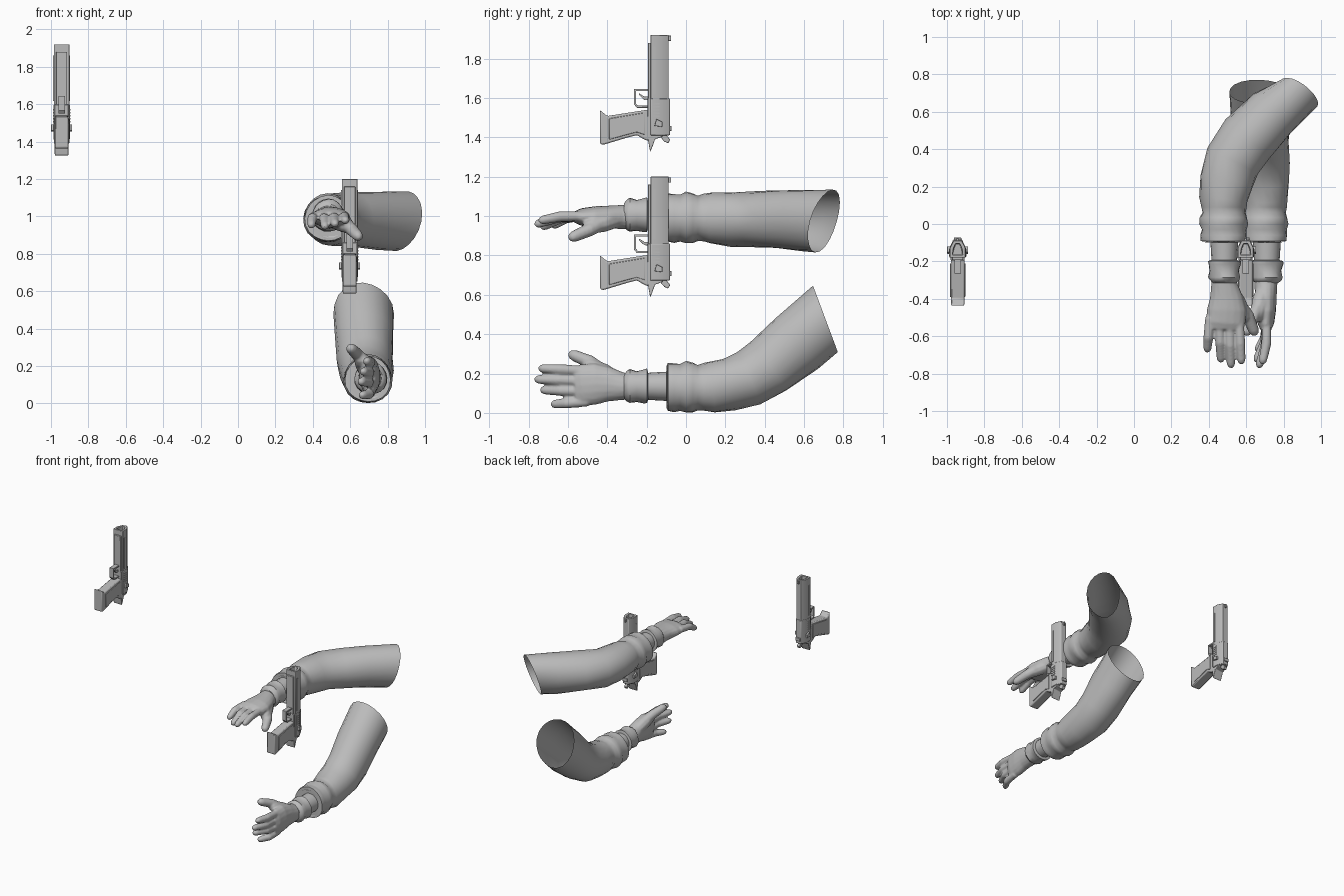
import bpy, bmesh, math
from mathutils import Vector

cube = bpy.data.objects.get("Cube")
if cube:
    bpy.data.objects.remove(cube)

grey = bpy.data.materials.new("plain_grey")
grey.use_nodes = True
grey.diffuse_color = (0.5, 0.5, 0.5, 1)
grey.node_tree.nodes["Principled BSDF"].inputs["Base Color"].default_value = grey.diffuse_color


def finish(name, bm, angle=40, bevel=0):
    """Turn a bmesh into a shaded object."""
    bmesh.ops.recalc_face_normals(bm, faces=bm.faces)
    mesh = bpy.data.meshes.new(name)
    bm.to_mesh(mesh)
    bm.free()
    mesh.materials.append(grey)
    obj = bpy.data.objects.new(name, mesh)
    bpy.context.collection.objects.link(obj)
    bpy.ops.object.select_all(action="DESELECT")
    obj.select_set(True)
    bpy.context.view_layer.objects.active = obj
    bpy.ops.object.shade_smooth_by_angle(angle=math.radians(angle))
    if bevel:
        mod = obj.modifiers.new("soft_edges", "BEVEL")
        mod.width, mod.segments = bevel, 2
    return obj


def add_tube(bm, rings, sides=16, close=(True, True), end_normal=None, wrinkle=0, up=Vector((0, 0, 1))):
    """Loft rings of (centre, side radius, up radius) along their centres."""
    loops = []
    for i, (centre, side_r, up_r) in enumerate(rings):
        before, after = rings[max(i - 1, 0)][0], rings[min(i + 1, len(rings) - 1)][0]
        along = (Vector(after) - Vector(before)).normalized()
        if end_normal and i == len(rings) - 1:
            along = Vector(end_normal).normalized()
        side = along.cross(up).normalized()
        top = side.cross(along)
        loop = []
        for k in range(sides):
            a = math.tau * k / sides
            fold = 1 + wrinkle * math.sin(3 * a + i * 1.9)
            loop.append(bm.verts.new(Vector(centre) + fold * (side * side_r * math.cos(a) + top * up_r * math.sin(a))))
        loops.append(loop)
    for one, two in zip(loops, loops[1:]):
        for k in range(sides):
            n = (k + 1) % sides
            bm.faces.new((one[k], one[n], two[n], two[k]))
    for wanted, loop in zip(close, (loops[0], loops[-1])):
        if wanted:
            bm.faces.new(loop)


def add_digit(bm, place, path, radius):
    """Finger with a rounded tip, following a bent path."""
    pts = [Vector(place(*p)) for p in path]
    tip = (pts[-1] - pts[-2]).normalized() * radius
    rings = [(p, radius * s, radius * s) for p, s in zip(pts, (1, 1.08, 0.95))]
    rings[-1] = (pts[-1] - tip, radius * 0.92, radius * 0.92)
    rings += [(pts[-1] - tip * 0.35, radius * 0.7, radius * 0.7), (pts[-1], radius * 0.25, radius * 0.25)]
    add_tube(bm, rings, 10, up=Vector((0.3, 0.1, 1)))


def build_hand(name, place, upright):
    """Glove in hand space: toward thumb, forward, toward back of hand."""
    bm = bmesh.new()
    palm = []
    for shift, forward, wide, thick in ((0, .24, .066, .066), (0, .32, .07, .062), (.01, .39, .088, .058),
                                        (.012, .46, .106, .055), (.006, .53, .106, .045), (.004, .565, .092, .03)):
        size = (thick, wide) if upright else (wide, thick)
        palm.append((place(shift, forward, -.005), *size))
    add_tube(bm, palm)
    # four fingers: base offset, tip offset, tip reach, tip drop
    for base, tip, reach, drop in ((-.078, -.092, .685, -.055), (-.027, -.018, .74, -.06),
                                   (.026, .036, .77, -.045), (.078, .092, .75, -.025)):
        middle = (base * .45 + tip * .55, .53 + (reach - .53) * .5, drop * .25 + .004)
        add_digit(bm, place, ((base, .5, 0), middle, (tip, reach, drop)), .025)
    # thumb and its fleshy root
    add_digit(bm, place, ((.05, .38, -.015), (.125, .49, -.07), (.168, .595, -.115)), .032)
    add_digit(bm, place, ((.02, .34, -.01), (.07, .42, -.035), (.12, .52, -.06)), .044)
    hand = finish(name, bm)
    mod = hand.modifiers.new("blend", "REMESH")
    mod.mode, mod.voxel_size, mod.use_smooth_shade = "VOXEL", .007, True
    soft = hand.modifiers.new("soften", "SMOOTH")
    soft.factor, soft.iterations = .5, 4


def build_arm(side, wrist, sleeve, bend, end_normal, place, upright):
    """Wrist, glove cuff, wrinkled sleeve with an open end, and hand."""
    def straight(centre, profile):
        return [((centre[0], y, centre[1]), r, r) for y, r in profile]
    bm = bmesh.new()
    add_tube(bm, straight(wrist, ((-.3, .066), (-.2, .068), (-.14, .072), (-.06, .076))))
    finish(side + "_wrist", bm)
    bm = bmesh.new()
    add_tube(bm, straight(wrist, ((-.315, .062), (-.3, .078), (-.285, .086), (-.25, .078), (-.215, .086),
                                  (-.198, .088), (-.193, .07))), 20, wrinkle=.03)
    finish(side + "_glove_cuff", bm)
    bm = bmesh.new()
    hem = straight(sleeve, ((-.085, .07), (-.1, .105), (-.092, .122), (-.06, .124), (-.03, .119), (0, .131),
                            (.035, .126), (.06, .115), (.09, .121), (.13, .129)))
    add_tube(bm, hem + bend, 20, (False, False), end_normal, .025)
    finish(side + "_sleeve", bm, 60)
    build_hand(side + "_hand", place, upright)


build_arm("right", (.483, 1.005), (.48, .99),
          [((.495, .23, .985), .143, .138), ((.525, .34, .982), .152, .142), ((.61, .455, .982), .157, .146),
           ((.74, .59, .98), .145, .155), ((.88, .7, .975), .12, .168)],
          (.57, .82, -.33), lambda a, f, b: (.483 + a, -f, 1.0 + b), False)
build_arm("left", (.71, .135), (.695, .13),
          [((.69, .22, .147), .138, .134), ((.685, .32, .175), .145, .145), ((.68, .42, .235), .15, .153),
           ((.675, .56, .355), .155, .168), ((.668, .708, .478), .162, .18)],
          (0, .335, .125), lambda a, f, b: (.71 + b, -f, .135 + a), True)


def prism(name, outline, start, end, to_world, bevel=.004, bore=False):
    """Extrude a flat outline from start to end."""
    bm = bmesh.new()
    low, high = ([bm.verts.new(to_world(u, v, w)) for u, v in outline] for w in (start, end))
    count = len(outline)
    bm.faces.new(low)
    cap = bm.faces.new(high)
    for k in range(count):
        n = (k + 1) % count
        bm.faces.new((low[k], low[n], high[n], high[k]))
    if bore:
        bmesh.ops.recalc_face_normals(bm, faces=bm.faces)
        bmesh.ops.inset_individual(bm, faces=[cap], thickness=.02)
        bmesh.ops.inset_individual(bm, faces=[cap], thickness=.001, depth=-.06)
    return finish(name, bm, 30, bevel)


def box(y0, y1, z0, z1):
    return [(y0, z0), (y1, z0), (y1, z1), (y0, z1)]


def build_gun(tag, cx, dz, muzzle):
    def side_on(y, z, x):
        return (cx + x, y, z + dz)

    def end_on(x, y, z):
        return (cx + x, y, z + dz)

    def slab(name, outline, half, bevel=.003):
        return prism(tag + name, outline, -half, half, side_on, bevel)

    # slide and barrel with sloped top
    half_section = [(.042, -.18), (.042, -.128), (.022, -.088)]
    section = half_section + [(-x, y) for x, y in reversed(half_section)]
    prism(tag + "_barrel", section, .83, muzzle, end_on, .003, True)
    prism(tag + "_slide_rear", [(x * 1.04, y + (.006 if y > -.1 else 0)) for x, y in section], .672, .86, end_on)
    slab("_barrel_underside", box(-.193, -.16, .78, muzzle - .04), .03)
    slab("_front_sight", box(-.092, -.076, muzzle - .03, muzzle - .004), .006, .001)
    slab("_rear_sight", box(-.09, -.073, .695, .72), .02, .002)
    # frame and grip
    slab("_frame", [(-.195, .66), (-.182, .587), (-.172, .61), (-.157, .652), (-.12, .665), (-.12, .86),
                    (-.195, .86)], .037)
    slab("_grip", [(-.437, .8), (-.425, .79), (-.4, .77), (-.19, .803), (-.18, .64), (-.21, .65), (-.25, .673),
                   (-.3, .66), (-.42, .624), (-.436, .628)], .036, .01)
    slab("_grip_panel", [(-.39, .757), (-.21, .787), (-.21, .675), (-.25, .688), (-.3, .675), (-.39, .65)], .041)
    slab("_hammer", [(-.14, .675), (-.1, .675), (-.08, .65), (-.09, .632), (-.11, .64)], .012)
    # trigger guard and trigger
    for label, shape in (("front", box(-.264, -.18, .896, .907)), ("bottom", box(-.264, -.254, .83, .907)),
                         ("rear", [(-.264, .83), (-.25, .812), (-.18, .812), (-.18, .822), (-.246, .823), (-.254, .834)])):
        slab("_guard_" + label, shape, .018, .001)
    slab("_trigger", [(-.185, .87), (-.21, .868), (-.238, .885), (-.24, .878), (-.212, .852), (-.185, .85)], .009, .001)
    # safety levers and rear grooves on both sides
    for name, sign in (("_left", 1), ("_right", -1)):
        prism(tag + name + "_safety", [(-.16, .72), (-.12, .715), (-.12, .74), (-.15, .755)],
              sign * .04, sign * .056, side_on, .002)
        prism(tag + name + "_side_rail", box(-.165, -.155, .88, muzzle - .06), sign * .04, sign * .045, side_on, 0)
        for k in range(5):
            z = .765 + k * .016
            prism(tag + name + "_groove_rib", box(-.175, -.135, z, z + .007), sign * .04, sign * .047, side_on, 0)


build_gun("held_gun", .597, 0, 1.2)
build_gun("spare_gun", -.943, .738, 1.182)
